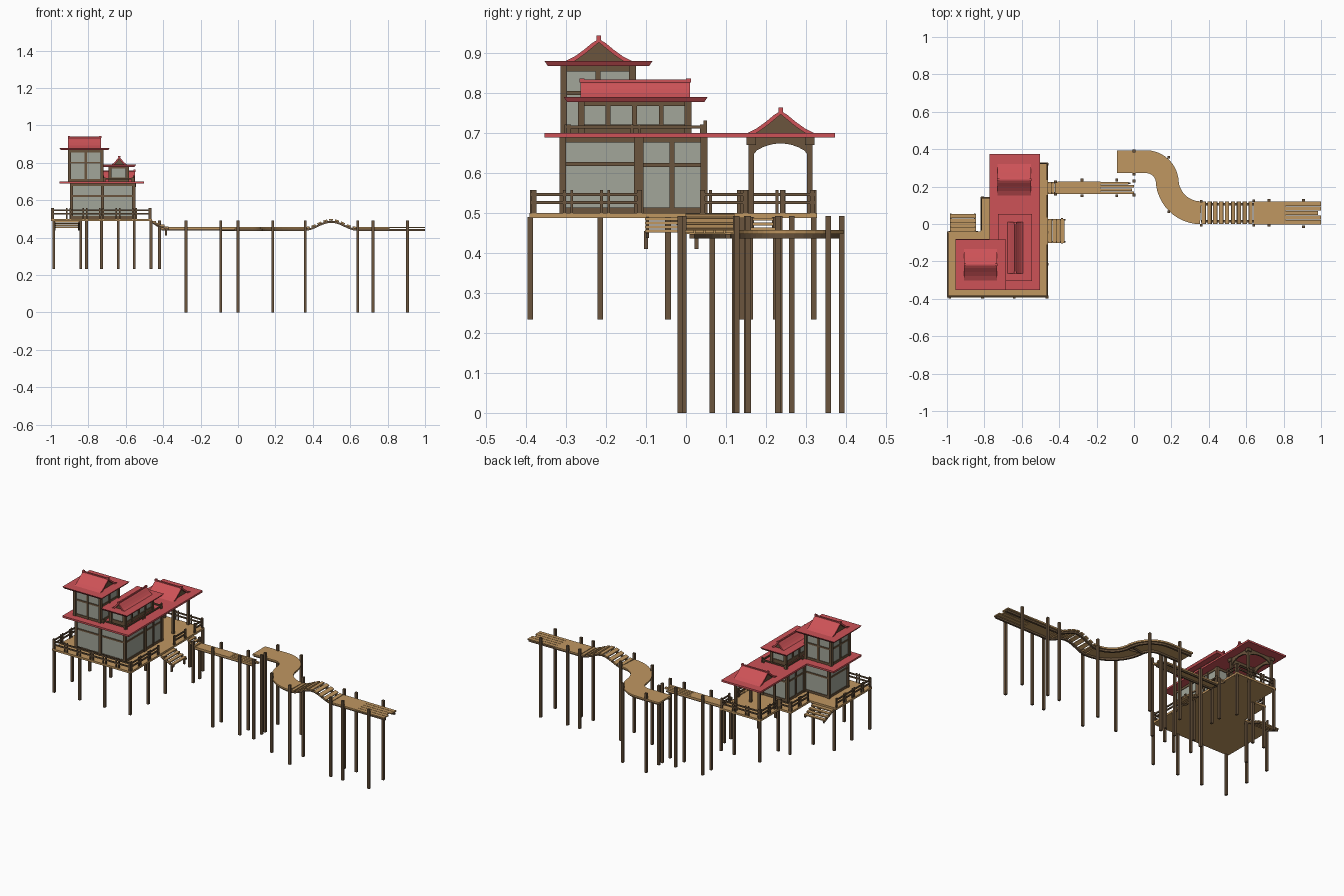
import bpy, bmesh, math
from mathutils import Vector

if "Cube" in bpy.data.objects:
    bpy.data.objects.remove(bpy.data.objects["Cube"])

def mat(name, c):
    m = bpy.data.materials.new(name)
    m.diffuse_color = (*c, 1)
    m.use_nodes = True
    m.node_tree.nodes["Principled BSDF"].inputs["Base Color"].default_value = m.diffuse_color
    return m

RED = mat("red_roof", (0.61, 0.085, 0.095))
WOOD = mat("light_wood", (0.53, 0.31, 0.12))
BROWN = mat("dark_brown", (0.145, 0.09, 0.047))
GLASS = mat("grey_glass", (0.36, 0.38, 0.32))
parts = {}

def part(name, m):
    if name not in parts:
        parts[name] = (bmesh.new(), m)
    return parts[name][0]

def hexa(name, m, a, b):
    """solid between two matching loops of points"""
    bm = part(name, m)
    va, vb = [bm.verts.new(p) for p in a], [bm.verts.new(p) for p in b]
    bm.faces.new(va[::-1])
    bm.faces.new(vb)
    n = len(va)
    for i in range(n):
        j = (i + 1) % n
        bm.faces.new((va[i], va[j], vb[j], vb[i]))

def box(name, m, x0, x1, y0, y1, z0, z1):
    c = [(x0, y0), (x1, y0), (x1, y1), (x0, y1)]
    hexa(name, m, [(*p, z0) for p in c], [(*p, z1) for p in c])

def prism(name, m, pts, z0, z1):
    hexa(name, m, [(*p, z0) for p in pts], [(*p, z1) for p in pts])

def beam(name, m, p, q, w, h):
    """rectangular bar from p to q, width w across, height h"""
    p, q = Vector(p), Vector(q)
    d = (q - p).normalized()
    s = d.cross(Vector((0, 0, 1))).normalized() if abs(d.z) < 0.99 else Vector((1, 0, 0))
    u = s.cross(d)
    c = [s * (w / 2 * i) + u * (h / 2 * j) for i, j in ((-1, -1), (1, -1), (1, 1), (-1, 1))]
    hexa(name, m, [p + o for o in c], [q + o for o in c])

def post(name, x, y, z0, z1, w=0.014):
    box(name, BROWN, x - w / 2, x + w / 2, y - w / 2, y + w / 2, z0, z1)

def ribbon(name, m, path, o0, o1, t0, t1):
    """solid strip swept along path points, offsets o0..o1 sideways, t0..t1 in height"""
    bm = part(name, m)
    rings = []
    for i, p in enumerate(path):
        d = Vector(path[min(i + 1, len(path) - 1)]) - Vector(path[max(i - 1, 0)])
        s = Vector((-d.y, d.x, 0)).normalized()
        rings.append([bm.verts.new(Vector(p) + s * o + Vector((0, 0, t)))
                      for o, t in ((o0, t0), (o1, t0), (o1, t1), (o0, t1))])
    bm.faces.new(rings[0])
    bm.faces.new(rings[-1][::-1])
    for a, b in zip(rings, rings[1:]):
        for i in range(4):
            j = (i + 1) % 4
            bm.faces.new((a[i], b[i], b[j], a[j]))

# deck on piers
deck = [(-1, -.392), (-.46, -.392), (-.46, .328), (-.74, .328), (-.74, .145), (-.82, .145), (-.82, -.04), (-1, -.04)]
prism("deck", WOOD, deck, .488, .5)
for x, y in [(-.985, -.39), (-.81, -.39), (-.64, -.39), (-.465, -.39), (-.985, -.215), (-.465, -.215), (-.985, -.045),
             (-.84, -.045), (-.465, -.045), (-.81, .14), (-.73, .14), (-.73, .32), (-.555, .32), (-.465, .32),
             (-.42, .16), (-.42, .225)]:
    post("deck_piers", x, y, .233, .49)

# deck railings: paired posts and two rails
def railing(name, a, b, z, h, step=.088, rails=(.45, .8)):
    a, b = Vector((*a, 0)), Vector((*b, 0))
    L = (b - a).length
    d = (b - a) / L
    n = max(1, round(L / step))
    for i in range(n + 1):
        for o in (-.009, .009):
            t = min(max(i * L / n + o, .004), L - .004)
            p = a + d * t
            post(name, p.x, p.y, z, z + h, .007)
    for r in rails:
        zz = Vector((0, 0, z + h * r))
        beam(name, BROWN, a + zz, b + zz, .007, .008)

for a, b in [((-.995, -.387), (-.465, -.387)), ((-.995, -.387), (-.995, -.045)), ((-.465, -.387), (-.465, -.11)),
             ((-.465, .035), (-.465, .155)), ((-.465, .235), (-.465, .323)), ((-.465, .323), (-.735, .323)),
             ((-.735, .323), (-.735, .15)), ((-.815, .14), (-.74, .14)), ((-.815, .14), (-.815, -.035))]:
    railing("deck_railing", a, b, .5, .058)

# stairs
def stairs(name, c, d, width, run, z1, n):
    c, d = Vector((*c, 0)), Vector((*d, 0))
    s = Vector((-d.y, d.x, 0))
    for i in range(n):
        p = c + d * (run * (i + .5) / n) + Vector((0, 0, .49 + (z1 - .49) * (i + .5) / n))
        beam(name + "_treads", WOOD, p - s * width / 2, p + s * width / 2, run / n * .95, .007)
    for k in (-1, 1):
        e = s * (k * (width / 2 - .006))
        beam(name + "_stringers", BROWN, c + e + Vector((0, 0, .484)), c + e + d * run + Vector((0, 0, z1 - .007)), .008, .012)

stairs("side_stairs", (-.46, -.037), (1, 0), .13, .09, .45, 4)
stairs("back_stairs", (-.915, -.04), (0, 1), .14, .095, .45, 4)
stairs("gangway_stairs", (-.46, .193), (1, 0), .065, .055, .455, 3)
for y in (-.1, .026):
    post("side_stair_posts", -.385, y, .41, .455, .01)

# glazed storeys: glass core with brown frame
def storey(name, x0, x1, y0, y1, z0, z1, nx, ny, bar, w=.012):
    box(name + "_glass", GLASS, x0, x1, y0, y1, z0, z1)
    f = name + "_frame"
    for i in range(nx + 1):
        for y in (y0, y1):
            post(f, x0 + (x1 - x0) * i / nx, y, z0, z1, w if 0 < i < nx else w * 1.4)
    for i in range(1, ny):
        for x in (x0, x1):
            post(f, x, y0 + (y1 - y0) * i / ny, z0, z1, w)
    for z, h in ((z0 + .007, .014), (z1 - .007, .014), (bar, .01)):
        e = .004
        box(f, BROWN, x0 - e, x1 + e, y0 - e, y1 + e, z - h / 2, z + h / 2)

storey("tower_ground", -.89, -.725, -.308, -.128, .5, .69, 1, 1, .622)
storey("wing_ground_front", -.725, -.557, -.308, -.122, .5, .69, 1, 1, .622)
storey("wing_ground_back", -.725, -.557, -.115, .045, .5, .69, 2, 2, .62)
storey("tower_upper", -.9, -.728, -.306, -.134, .7, .868, 2, 2, .8)
storey("wing_upper", -.685, -.592, -.262, .005, .7, .782, 1, 4, .716)

# upper balcony rails
for a, b in [((-.72, -.3), (-.557, -.3)), ((-.557, -.3), (-.557, .048)), ((-.557, .048), (-.72, .048)), ((-.72, .048), (-.72, -.12))]:
    railing("balcony_railing", a, b, .7, .022, .17, (.7,))
for x in (-.72, -.557):
    post("balcony_railing", x, .048, .7, .732, .009)

# flat eaves
prism("lower_eaves", RED, [(-.955, -.354), (-.503, -.354), (-.503, .373), (-.772, .373), (-.772, -.08), (-.955, -.08)], .689, .7)
def eave(name, x0, x1, y0, y1, z):
    i = .008
    hexa(name, RED, [(x0 + i, y0 + i, z - .012), (x1 - i, y0 + i, z - .012), (x1 - i, y1 - i, z - .012), (x0 + i, y1 - i, z - .012)],
         [(x0, y0, z), (x1, y0, z), (x1, y1, z), (x0, y1, z)])
eave("tower_eaves", -.955, -.685, -.354, -.084, .88)
eave("wing_eaves", -.728, -.545, -.306, .054, .79)

# curved gable roofs: red shell over brown end walls
def gable(name, cx, cy, half, hw, z, h, along_x):
    prof = [(1, 0), (.72, .2), (.45, .48), (.2, .78), (0, .96)]
    top = [(u * hw, z + v * h) for u, v in prof]
    def at(l, u, zz):
        return (cx + l, cy + u, zz) if along_x else (cx + u, cy + l, zz)
    inner = [(u, zz - .004) for u, zz in top]
    loop = inner + [(-u, zz) for u, zz in inner[-2::-1]]
    k = half - .012
    hexa(name + "_gable_wall", BROWN, [at(-k, *p) for p in loop], [at(k, *p) for p in loop])
    for s in (-1, 1):
        shell = [(s * u, zz) for u, zz in top] + [(s * max(u - .004, 0), zz - .009) for u, zz in top[::-1]]
        hexa(name + "_gable_roof", RED, [at(-half, *p) for p in shell], [at(half, *p) for p in shell])
        # ridge end finial
        e = at(s * (half - .004), 0, 0)
        box(name + "_finials", RED, e[0] - .006, e[0] + .006, e[1] - .006, e[1] + .006, z + h * .88, z + h * 1.1)
    beam(name + "_ridge", RED, at(-half, 0, z + h * .96), at(half, 0, z + h * .96), .008, .008)

gable("tower", -.82, -.218, .088, .084, .88, .058, True)
gable("wing", -.635, -.127, .137, .042, .79, .042, False)
gable("pavilion", -.64, .237, .09, .084, .7, .058, True)

# open pavilion: posts, capitals and arched brackets
for x in (-.72, -.557):
    for y in (.163, .31):
        post("pavilion_posts", x, y, .5, .69, .014)
        post("pavilion_posts", x, y, .67, .69, .024)
def arch(p, q):
    p, q = Vector((*p, 0)), Vector((*q, 0))
    s = Vector((-(q - p).y, (q - p).x, 0)).normalized() * .004
    N = 10
    low = [p.lerp(q, i / N) + Vector((0, 0, .64 + .034 * math.sin(math.pi * i / N) ** .6)) for i in range(N + 1)]
    ribs = [Vector((v.x, v.y, .69)) for v in low]
    loop = low + ribs[::-1]
    hexa("pavilion_arches", BROWN, [v - s for v in loop], [v + s for v in loop])
c = [(-.72, .163), (-.557, .163), (-.557, .31), (-.72, .31)]
for i in range(4):
    arch(c[i], c[(i + 1) % 4])

# gangway, with split planks at its broken end
Z = .447
box("gangway", WOOD, -.41, -.18, .16, .226, Z, Z + .01)
for i, end in enumerate((0, -.01, 0, -.03)):
    y = .16 + i * .0172
    box("gangway_planks", WOOD, -.18, end, y, y + .0135, Z, Z + .01)
for y in (.168, .218):
    beam("gangway_beams", BROWN, (-.41, y, Z - .004), (-.02, y, Z - .004), .008, .008)

# winding walkway
S = [(-.09, .333, Z)]
S += [(.065 + .113 * math.cos(a), .22 + .113 * math.sin(a), Z) for a in [math.pi / 2 * (1 - i / 10) for i in range(11)]]
S += [(.357 + .18 * math.cos(a), .24 + .18 * math.sin(a), Z) for a in [math.pi * (1 + i / 24) for i in range(13)]]
ribbon("winding_walkway", WOOD, S, -.061, .061, 0, .01)
# arched bridge with spaced slats
def arc_z(x):
    return Z + .043 * .5 * (1 + math.cos(2 * math.pi * (x - .498) / .282))
A = [(.357 + .282 * i / 20, .06, arc_z(.357 + .282 * i / 20)) for i in range(21)]
straight = [(.639, .06, Z), (1.0, .06, Z)]
for path in (S, A, straight):
    for o in (-.045, .045):
        ribbon("walkway_beams", BROWN, path, o - .006, o + .006, -.011, 0)
for i in range(9):
    x = .357 + .282 * (i + .5) / 9
    p, q = [(x + d, .06, arc_z(x + d) + .005) for d in (-.0105, .0105)]
    beam("bridge_slats", WOOD, p, q, .122, .009)
# end walkway with split planks
box("end_walkway", WOOD, .639, .81, -.002, .121, Z, Z + .01)
for i, end in enumerate((1, 1, .985, 1, 1)):
    y = -.002 + i * .0248
    box("end_planks", WOOD, .81, end, y, y + .0222, Z + .003, Z + .01)

# tall walkway piers
for x, y in [(-.278, .235), (-.278, .152), (-.093, .235), (-.093, .152), (0, .23), (0, .155), (0, .397 - .007), (0, .265),
             (.185, .356), (.185, .066), (.36, -.006), (.36, .122), (.64, -.006), (.64, .125), (.722, -.006), (.722, .127),
             (.906, -.014), (.906, .127)]:
    post("walkway_piers", x, y, 0, .492)

for name, (bm, m) in parts.items():
    bmesh.ops.recalc_face_normals(bm, faces=bm.faces)
    me = bpy.data.meshes.new(name)
    bm.to_mesh(me)
    bm.free()
    me.materials.append(m)
    bpy.context.collection.objects.link(bpy.data.objects.new(name, me))
